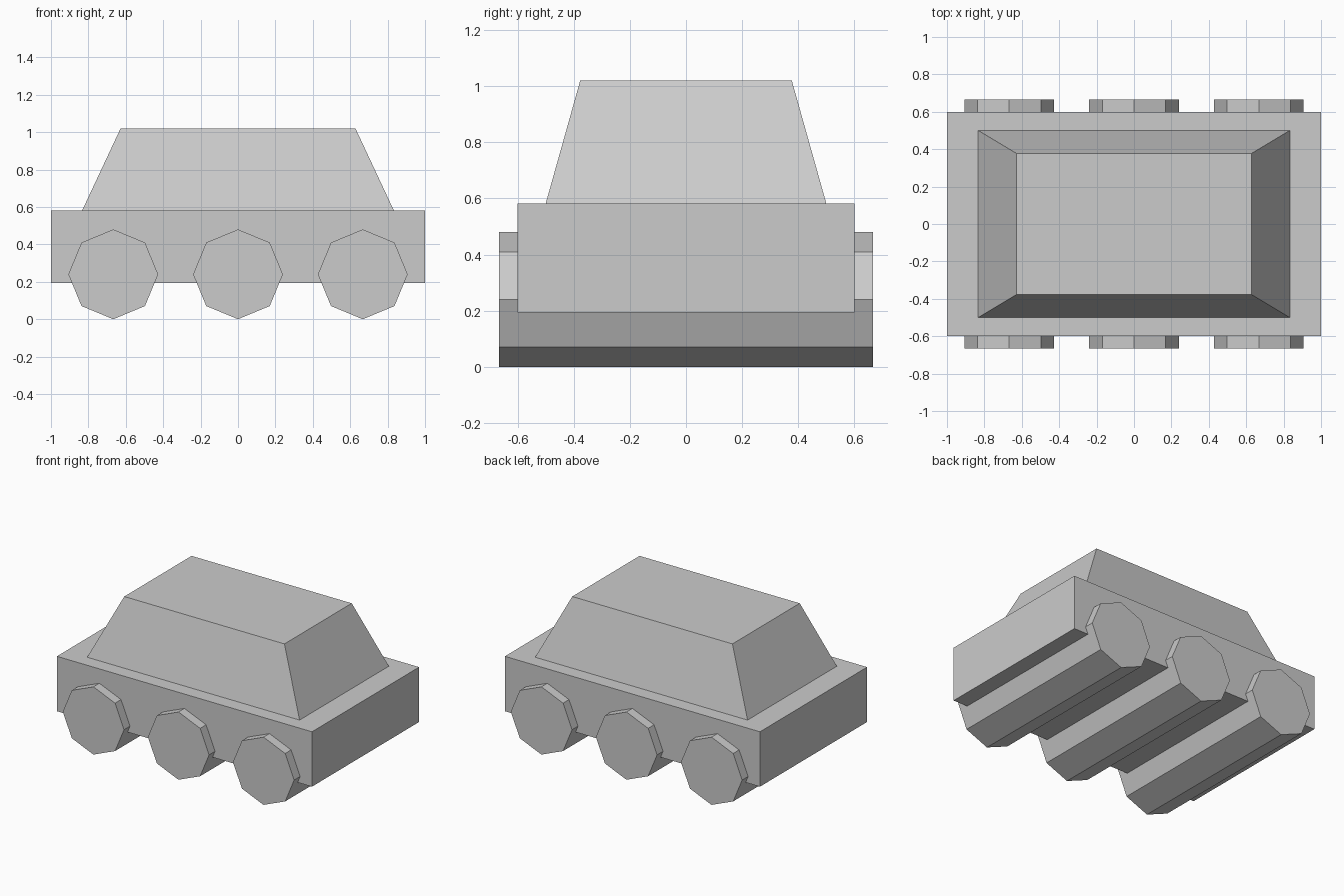
import bpy
import bmesh
import math

cube = bpy.data.objects.get("Cube")
if cube:
    bpy.data.objects.remove(cube, do_unlink=True)

grey = bpy.data.materials.new("plain_grey")
grey.use_nodes = True
colour = (0.6, 0.6, 0.6, 1.0)
grey.diffuse_color = colour
grey.node_tree.nodes["Principled BSDF"].inputs["Base Color"].default_value = colour


def finish(name, bm):
    bmesh.ops.recalc_face_normals(bm, faces=bm.faces)
    mesh = bpy.data.meshes.new(name)
    bm.to_mesh(mesh)
    bm.free()
    mesh.materials.append(grey)
    obj = bpy.data.objects.new(name, mesh)
    bpy.context.collection.objects.link(obj)
    return obj


def tapered_box(name, bottom, top, z0, z1):
    """Box whose half sizes change from bottom to top."""
    bm = bmesh.new()
    bmesh.ops.create_cube(bm, size=2)
    for v in bm.verts:
        half, z = (top, z1) if v.co.z > 0 else (bottom, z0)
        v.co = (v.co.x * half[0], v.co.y * half[1], z)
    return finish(name, bm)


# Lower body and sloped cabin
tapered_box("body", (1.0, 0.6), (1.0, 0.6), 0.193, 0.582)
tapered_box("cabin", (0.833, 0.5), (0.628, 0.377), 0.582, 1.02)

# Eight-sided wheel rollers running across the full width
radius = 0.24
for name, x in (("right", -0.667), ("middle", 0.0), ("left", 0.667)):
    bm = bmesh.new()
    bmesh.ops.create_cone(bm, cap_ends=True, segments=8, radius1=radius,
                          radius2=radius, depth=1.333)
    roller = finish(name + "_wheel_roller", bm)
    roller.rotation_euler.x = math.pi / 2
    roller.location = (x, 0, radius)
